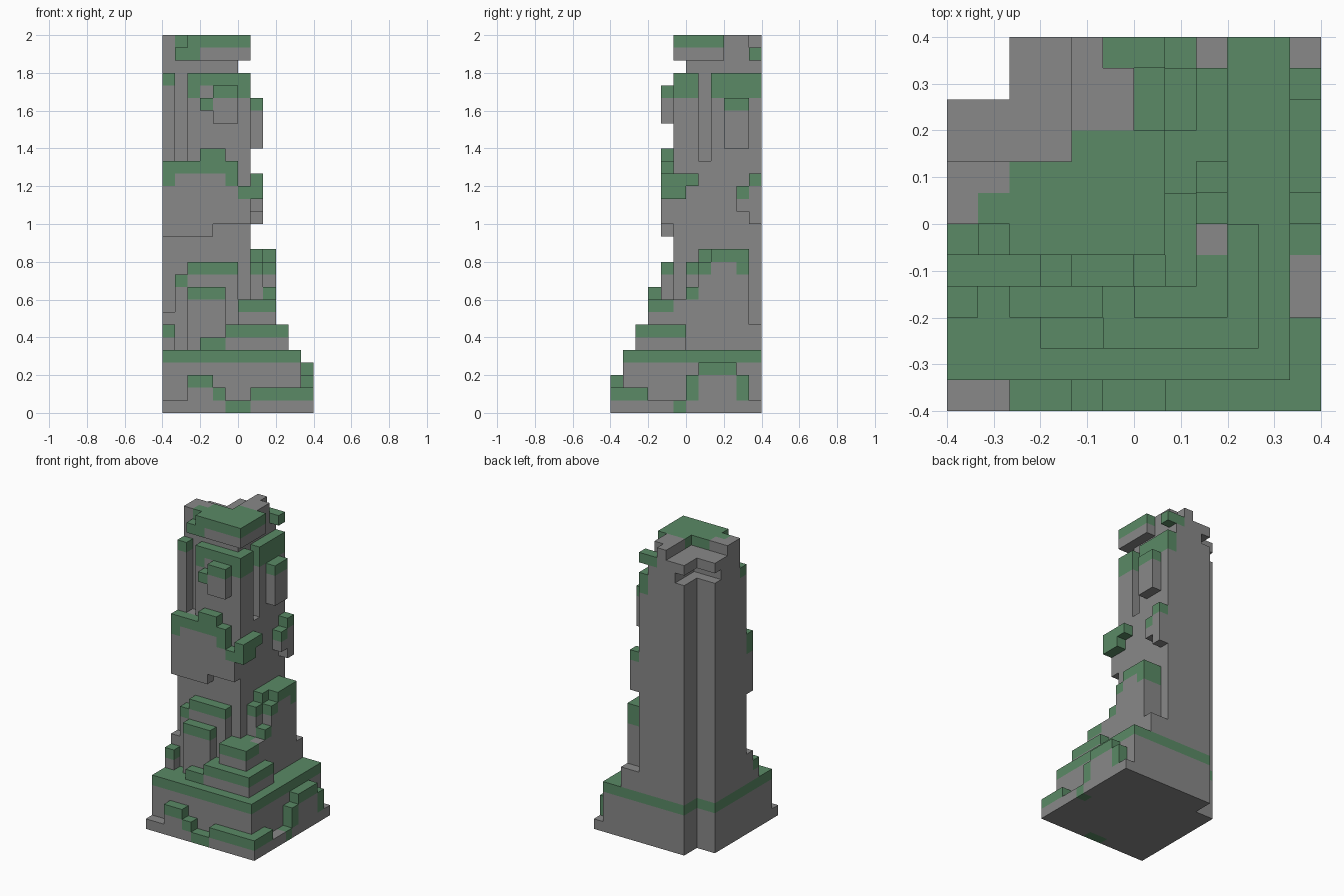
import bpy, bmesh, math
from mathutils import Vector

if "Cube" in bpy.data.objects:
    bpy.data.objects.remove(bpy.data.objects["Cube"], do_unlink=True)

U = 2 / 30          # one block
STONE, MOSS = 0, 1
cells = {}          # block position -> (part, colour)


def material(name, rgb):
    m = bpy.data.materials.new(name)
    m.use_nodes = True
    m.diffuse_color = (*rgb, 1)
    b = m.node_tree.nodes["Principled BSDF"]
    b.inputs["Base Color"].default_value = (*rgb, 1)
    b.inputs["Roughness"].default_value = 0.9
    return m


mats = [material("stone grey", (0.25, 0.25, 0.25)),
        material("moss green", (0.103, 0.255, 0.133))]


def box(part, x0, x1, y0, y1, z0, z1, moss=0):
    """Fill a range of blocks; the top `moss` layers are green."""
    for x in range(x0, x1):
        for y in range(y0, y1):
            for z in range(z0, z1):
                cells[x, y, z] = (part, MOSS if z >= z1 - moss else STONE)


def carve(x0, x1, y0, y1, z0, z1):
    for x in range(x0, x1):
        for y in range(y0, y1):
            for z in range(z0, z1):
                cells.pop((x, y, z), None)


# Plinth with a mossy top course
box("plinth", 0, 11, 1, 12, 0, 5, 1)

# Stepped kerb along the front and right of the plinth: start, end, height, moss
for a, b, h, m in [(0, 2, 1, 0), (2, 4, 3, 1), (4, 5, 2, 1), (5, 7, 1, 1), (7, 12, 2, 1)]:
    box("front_kerb", a, b, 0, 1, 0, h, m)
for a, b, h, m in [(1, 3, 2, 1), (3, 5, 1, 0), (5, 6, 1, 1), (6, 7, 3, 2),
                   (7, 10, 4, 1), (10, 11, 3, 2), (11, 12, 1, 0)]:
    box("right_kerb", 11, 12, a, b, 0, h, m)

# Tower shaft
box("shaft", 0, 7, 5, 12, 5, 27)
box("shaft", 0, 7, 5, 6, 25, 27, 1)      # mossy front rim
box("shaft", 2, 3, 5, 6, 25, 27, 2)
box("shaft", 6, 7, 5, 7, 25, 27, 2)
box("shaft", 6, 7, 8, 12, 25, 27, 2)     # mossy right rim
carve(1, 2, 5, 6, 20, 27)                # front slot
carve(6, 7, 7, 8, 20, 27)                # right slot

# Lower terraces on the front
for b in [(3, 5, 2, 3, 5, 6, 1), (5, 10, 2, 6, 5, 7, 1),
          (0, 1, 3, 4, 5, 7, 1), (2, 5, 3, 4, 5, 10, 1),
          (6, 9, 3, 6, 5, 9, 1)]:
    box("front_terrace", *b)
box("front_terrace", 8, 9, 5, 6, 8, 9)
for b in [(0, 1, 4, 5, 5, 8, 0), (1, 2, 4, 5, 5, 11, 1), (2, 6, 4, 5, 5, 12, 1)]:
    box("front_buttress", *b)

# Buttress on the right side
for b in [(7, 9, 6, 11, 5, 9, 0), (8, 9, 11, 12, 5, 7, 0), (7, 8, 11, 12, 5, 7, 0),
          (7, 8, 6, 7, 9, 12, 1), (8, 9, 6, 7, 9, 10, 1),
          (7, 8, 7, 8, 9, 13, 1), (8, 9, 7, 8, 9, 12, 1),
          (7, 9, 8, 10, 9, 13, 1), (7, 9, 10, 11, 9, 13, 2)]:
    box("right_buttress", *b)

# Ragged band round the middle
for b in [(0, 1, 4, 5, 14, 20, 2), (1, 3, 4, 5, 14, 20, 1), (3, 4, 4, 5, 14, 21, 2),
          (4, 5, 4, 5, 15, 21, 2), (5, 6, 4, 5, 15, 20, 2),
          (6, 7, 4, 5, 15, 18, 1), (7, 8, 4, 6, 17, 19, 2), (7, 8, 6, 7, 18, 19, 1)]:
    box("middle_band", *b)
box("right_bracket", 7, 8, 10, 11, 16, 18, 1)
box("right_bracket", 7, 8, 11, 12, 15, 19, 1)

# Upper projecting blocks
box("upper_front_block", 4, 6, 4, 5, 23, 26, 1)
box("upper_front_block", 3, 4, 4, 5, 24, 25, 1)
box("upper_right_block", 7, 8, 9, 11, 21, 25, 1)

# Recessed neck under the cap
box("neck", 0, 6, 6, 12, 27, 28)
carve(0, 3, 9, 12, 27, 28)

# Broken cap
box("cap", 0, 6, 6, 12, 28, 29)
box("cap", 2, 7, 5, 9, 28, 30, 1)
box("cap", 2, 3, 5, 6, 28, 30, 2)
box("cap", 0, 2, 6, 8, 29, 30)
box("cap", 1, 2, 6, 7, 29, 30, 1)
box("cap", 4, 6, 9, 11, 28, 30)
box("cap", 4, 5, 11, 12, 28, 30)
box("cap", 1, 2, 5, 6, 28, 29, 1)
box("cap", 5, 7, 11, 12, 28, 29, 1)
carve(0, 4, 8, 12, 29, 30)

# Square corner rebate over the full height
carve(0, 2, 10, 12, 0, 30)

# Outer faces of each block: direction and the two side axes
SIDES = []
for axis in range(3):
    for sign in (-1, 1):
        n, s, t = Vector(), Vector(), Vector()
        n[axis] = sign
        s[(axis + 1) % 3] = 0.5
        t[(axis + 2) % 3] = 0.5 * sign
        SIDES.append((n, [-s - t, s - t, s + t, -s + t]))


def build(part):
    bm = bmesh.new()
    for pos, (owner, colour) in cells.items():
        if owner != part:
            continue
        centre = Vector(pos) + Vector((0.5, 0.5, 0.5))
        for n, corners in SIDES:
            if tuple(int(round(v)) for v in Vector(pos) + n) in cells:
                continue
            verts = []
            for c in corners:
                p = centre + n * 0.5 + c
                verts.append(bm.verts.new(((p.x - 6) * U, (p.y - 6) * U, p.z * U)))
            bm.faces.new(verts).material_index = colour
    # Join the block faces into large flat panels
    bmesh.ops.remove_doubles(bm, verts=bm.verts, dist=U * 0.01)
    bmesh.ops.dissolve_limit(bm, angle_limit=math.radians(1), verts=bm.verts,
                             edges=bm.edges, delimit={'MATERIAL'})
    mesh = bpy.data.meshes.new(part)
    bm.to_mesh(mesh)
    bm.free()
    for m in mats:
        mesh.materials.append(m)
    bpy.context.collection.objects.link(bpy.data.objects.new(part, mesh))


for part in sorted({owner for owner, _ in cells.values()}):
    build(part)
